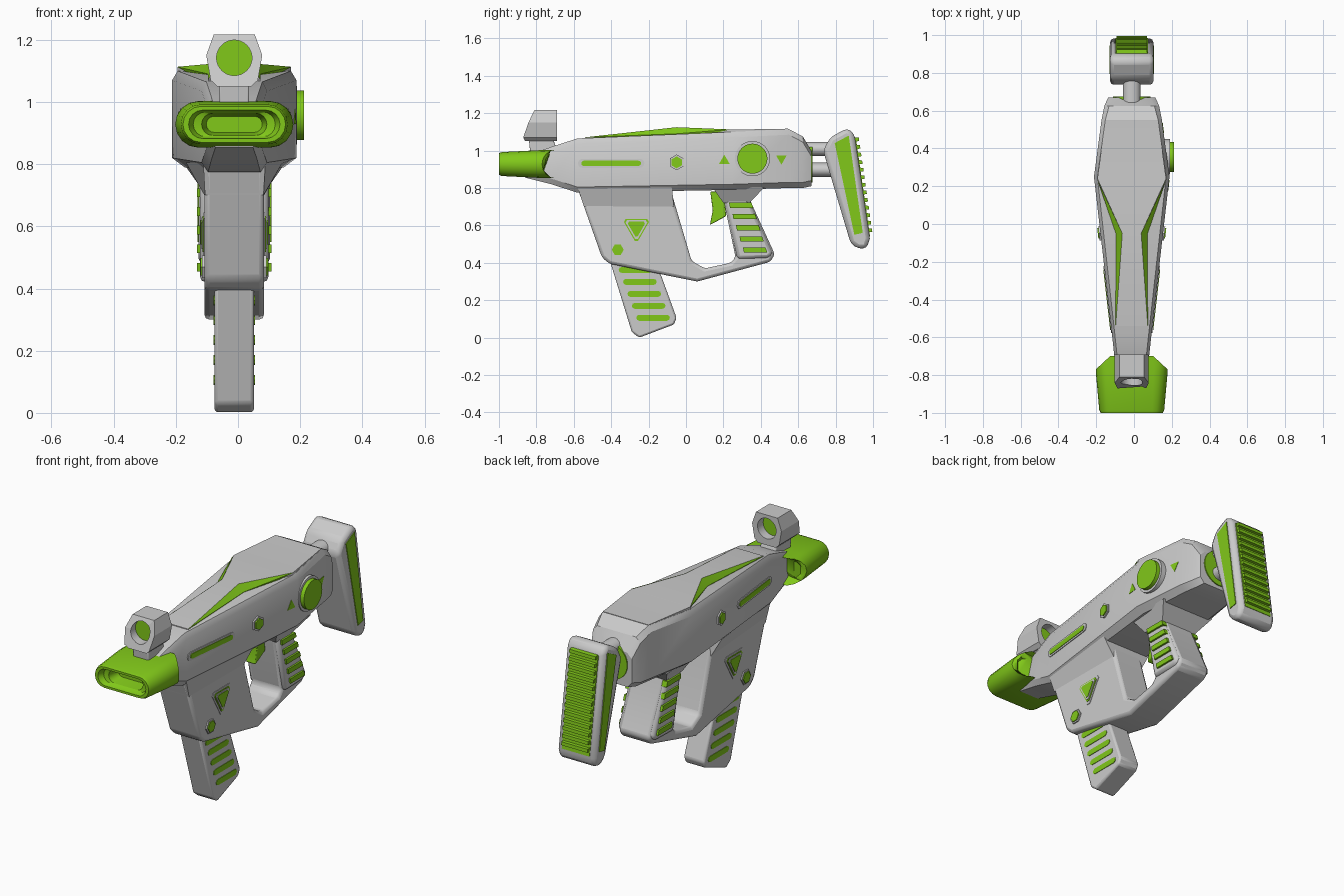
import bpy, bmesh
from math import sin, cos, pi
from mathutils import Matrix, Vector

if "Cube" in bpy.data.objects:
    bpy.data.objects.remove(bpy.data.objects["Cube"])

CX = -0.012          # symmetry plane of the body
green = bpy.data.materials.new("green")
green.diffuse_color = (0.22, 0.58, 0.01, 1)
green.use_nodes = True
green.node_tree.nodes["Principled BSDF"].inputs["Base Color"].default_value = green.diffuse_color


def finish(name, bm, mat=None, bevel=0):
    bmesh.ops.recalc_face_normals(bm, faces=bm.faces)
    me = bpy.data.meshes.new(name)
    bm.to_mesh(me)
    bm.free()
    ob = bpy.data.objects.new(name, me)
    bpy.context.collection.objects.link(ob)
    ob.location.x = CX
    if mat:
        me.materials.append(mat)
    bpy.ops.object.select_all(action='DESELECT')
    ob.select_set(True)
    bpy.context.view_layer.objects.active = ob
    bpy.ops.object.shade_smooth_by_angle(angle=0.5)
    if bevel:
        m = ob.modifiers.new("bevel", 'BEVEL')
        m.width, m.segments, m.limit_method, m.angle_limit = bevel, 2, 'ANGLE', 0.5
    return ob


def add_loft(bm, rings):
    vs = [[bm.verts.new(p) for p in r] for r in rings]
    n = len(vs[0])
    for a, b in zip(vs, vs[1:]):
        for i in range(n):
            j = (i + 1) % n
            bm.faces.new((a[i], a[j], b[j], b[i]))
    bm.faces.new(vs[0])
    bm.faces.new(vs[-1])


def loft(name, rings, mat=None, bevel=0):
    bm = bmesh.new()
    add_loft(bm, rings)
    return finish(name, bm, mat, bevel)


def prism(name, pts, hw, mat=None, bevel=0):
    return loft(name, [[(s * hw, y, z) for y, z in pts] for s in (-1, 1)], mat, bevel)


def panels(name, shapes, surf, rise, mat=None, sides=(-1, 1)):
    """Thin inlays that follow the side surface x = surf(y)."""
    bm = bmesh.new()
    for pts in shapes:
        for s in sides:
            add_loft(bm, [[(s * (surf(y) + d), y, z) for y, z in pts] for d in (-0.02, rise)])
    return finish(name, bm, mat)


def circle(y, z, r, n, rot=0.0):
    return [(y + r * cos(rot + 2 * pi * i / n), z + r * sin(rot + 2 * pi * i / n)) for i in range(n)]


def stadium(u, v, hu, hv, n=6):
    pts = []
    for k in range(2):
        for i in range(n + 1):
            a = -pi / 2 + k * pi + pi * i / n
            pts.append((u + (1 - 2 * k) * (hu - hv) + hv * cos(a), v + hv * sin(a)))
    return pts


def cylinder(name, y0, y1, z, rx, rz, n=32, mat=None):
    return loft(name, [[(rx * cos(2 * pi * i / n), y, z + rz * sin(2 * pi * i / n))
                        for i in range(n)] for y in (y0, y1)], mat)


def cut(ob, cutter):
    cutter.hide_render = True
    cutter.hide_set(True)
    m = ob.modifiers.new("cut", 'BOOLEAN')
    m.object, m.solver = cutter, 'EXACT'


def body_hw(y):
    return 0.105 + 0.1145 * (y + 0.58) if y < 0.25 else 0.2 - 0.133 * (y - 0.25)


# receiver: octagonal sections along y
def section(y, w, wt, zb, zt):
    half = [(0.8 * w, zb), (w, zb + 0.03), (w, zt - 0.03), (wt, zt)]
    return [(x, y, z) for x, z in half] + [(-x, y, z) for x, z in reversed(half)]


loft("receiver", [section(*a) for a in (
    (-0.86, 0.075, 0.06, 0.855, 0.97), (-0.72, 0.09, 0.075, 0.82, 1.02),
    (-0.58, 0.105, 0.09, 0.775, 1.065), (0.25, 0.2, 0.182, 0.79, 1.1),
    (0.55, 0.16, 0.14, 0.8, 1.115), (0.625, 0.145, 0.12, 0.8, 1.075),
    (0.67, 0.125, 0.095, 0.81, 1.0))])

# raised top plate with sloped green flanks
bm = bmesh.new()
rows = [(-0.54, 0.085, 1.071), (-0.05, 0.05, 1.124), (0.24, 0.182, 1.112), (0.545, 0.14, 1.117)]
add_loft(bm, [[(-w, y, z), (w, y, z), (w, y, z - 0.05), (-w, y, z - 0.05)] for y, w, z in rows])
finish("top_plate", bm)
bm = bmesh.new()
for s in (-1, 1):
    v = [bm.verts.new((s * x, y, z)) for x, y, z in (
        (0.085, -0.54, 1.071), (0.05, -0.05, 1.125), (0.184, 0.24, 1.113),
        (0.084, -0.05, 1.09), (0.07, -0.05, 1.05))]
    for f in ((0, 1, 3), (1, 2, 3), (0, 3, 4), (3, 2, 4), (0, 4, 1), (1, 4, 2)):
        bm.faces.new([v[i] for i in f])
finish("top_strips", bm, green)

# lower frame: magazine well, guard and grip in one outline
prism("lower_frame", [
    (-0.58, 0.8), (-0.45, 0.43), (-0.41, 0.395), (0.06, 0.3), (0.45, 0.405), (0.475, 0.445),
    (0.34, 0.74), (0.33, 0.82), (0.19, 0.82), (0.2, 0.74), (0.265, 0.43), (0.24, 0.4),
    (0.1, 0.37), (0.03, 0.41), (-0.07, 0.75), (-0.08, 0.82)], 0.096, None, 0.016)
prism("grip", [(0.2, 0.77), (0.275, 0.42), (0.44, 0.425), (0.465, 0.45), (0.335, 0.74), (0.33, 0.79)],
      0.11, None, 0.022)


def flare(name, low, high):
    loft(name, [[(-wa, ya, z), (wa, ya, z), (wb, yb, z), (-wb, yb, z)]
                for ya, wa, yb, wb, z in (low, high)])


flare("well_flare", (-0.545, 0.094, -0.065, 0.096, 0.7), (-0.58, 0.1, -0.075, 0.155, 0.805))
flare("grip_flare", (0.2, 0.105, 0.34, 0.105, 0.72), (0.14, 0.15, 0.42, 0.165, 0.805))
panels("grip_slats", [[(y - 0.065, z + 0.014), (y - 0.06, z - 0.014), (y + 0.065, z - 0.014), (y + 0.055, z + 0.014)]
                      for y, z in ((0.295 + 0.0187 * i, 0.708 - 0.06 * i) for i in range(5))],
       lambda y: 0.11, 0.01, green)
prism("trigger", [(0.13, 0.78), (0.2, 0.78), (0.215, 0.65), (0.17, 0.625), (0.128, 0.603), (0.143, 0.68)],
      0.03, green, 0.005)

# magazine
prism("magazine", [(-0.41, 0.42), (-0.29, 0.03), (-0.25, 0.0), (-0.065, 0.07), (-0.05, 0.105), (-0.165, 0.42)],
      0.063, None, 0.01)
panels("magazine_slots", [stadium(-0.27 + 0.0235 * i, 0.362 - 0.064 * i, 0.09, 0.016, 4) for i in range(5)],
       lambda y: 0.063, 0.003, green)

# side inlays: slots, hex bolts, triangular badges, dial
panels("slot_frames", [stadium(-0.4, 0.932, 0.178, 0.024)], body_hw, 0.004)
panels("slot_inlays", [stadium(-0.4, 0.932, 0.16, 0.014)], body_hw, 0.007, green)
panels("upper_bolt_rims", [circle(-0.05, 0.937, 0.042, 6, pi / 6)], body_hw, 0.008)
panels("upper_bolts", [circle(-0.05, 0.937, 0.032, 6, pi / 6)], body_hw, 0.014, green)
flat = lambda y: 0.096
panels("lower_bolt_rims", [circle(-0.365, 0.47, 0.041, 6)], flat, 0.007)
panels("lower_bolts", [circle(-0.365, 0.47, 0.032, 6)], flat, 0.012, green)


def tri(y, z, r, tip=0.12):      # triangle pointing down, with cut corners
    c = [Vector(p) for p in circle(y, z, r, 3, -pi / 2)]
    return [tuple(c[i].lerp(c[(i + k) % 3], tip)) for i in range(3) for k in (-1, 1)]


for name, r, rise, mat in (("badge_base", 0.108, 0.003, None), ("badge_ring", 0.088, 0.006, green),
                           ("badge_rim", 0.076, 0.009, None), ("badge_core", 0.06, 0.012, green)):
    panels(name, [tri(-0.265, 0.59, r)], flat, rise, mat)
panels("dial_rim", [circle(0.355, 0.957, 0.094, 40)], lambda y: 0.19, 0.012, None, (1,))
panels("dial", [circle(0.355, 0.957, 0.08, 40)], lambda y: 0.2, 0.024, green, (1,))
panels("dial_marks", [circle(0.205, 0.945, 0.033, 3, pi / 2), circle(0.51, 0.958, 0.033, 3, -pi / 2)],
       body_hw, 0.002, green, (1,))

# muzzle: flattened tube with a stepped opening and slanted rear corners
def ring(y, w, h):
    return [(x, y, z) for x, z in stadium(0, 0.928, w, h, 8)]


back = [(x, -0.7 - max(0, abs(x) - 0.115) * 0.93, z) for x, _, z in ring(0, 0.19, 0.075)]
muzzle = loft("muzzle", [back, ring(-0.785, 0.19, 0.074), ring(-0.985, 0.172, 0.064), ring(-1.0, 0.165, 0.058),
                         ring(-1.0, 0.147, 0.046), ring(-0.97, 0.132, 0.04), ring(-0.965, 0.105, 0.036),
                         ring(-0.9, 0.09, 0.026)], green)
for s in (-1, 1):
    rot = Matrix.Translation((s * 0.15, -0.733, 0.928)) @ Matrix.Rotation(-s * 0.75, 4, 'Z')
    vent = loft("vent_cutter", [[rot @ Vector((x, y, 0.9 * (z - 0.928))) for x, z in
                                 ((-0.03, 0.878), (0.005, 0.878), (0.026, 0.9), (0.026, 0.956), (0.005, 0.978), (-0.03, 0.978))
                                 for x in (s * x,)] for y in (-0.025, 0.04)])
    cut(muzzle, vent)

# sight with bored ring and lens
half = [(0.055, 1.05), (0.076, 1.07), (0.09, 1.15), (0.066, 1.217)]
outline = half + [(-x, z) for x, z in reversed(half)]
sight = loft("sight", [[(x, -0.875 + 0.47 * abs(z - 1.08), z) for x, z in outline],
                       [(x, -0.69, z) for x, z in outline]])
cut(sight, cylinder("sight_cutter", -1.0, -0.6, 1.142, 0.057, 0.057))
cylinder("lens", -0.8, -0.74, 1.142, 0.058, 0.058, 32, green)
prism("sight_mount", [(-0.83, 0.96), (-0.68, 0.98), (-0.71, 1.06), (-0.84, 1.06)], 0.048, None, 0.006)

# stock: socket, two tubes, shoulder piece with ribbed pad
cylinder("stock_socket", 0.62, 0.676, 0.93, 0.1, 0.1, 40, green)
for nm, z in (("upper_tube", 1.008), ("lower_tube", 0.897)):
    cylinder(nm, 0.6, 0.84, z, 0.046, 0.038)
prism("stock", [(0.733, 1.0), (0.77, 1.07), (0.862, 1.12), (0.9, 1.09), (0.983, 0.53), (0.967, 0.478),
                (0.92, 0.475), (0.88, 0.505)], 0.115, None, 0.022)
panels("stock_sides", [[(0.795, 1.04), (0.87, 1.08), (0.945, 0.56), (0.9, 0.55)]], lambda y: 0.115, 0.004, green)
prism("pad", [(0.88, 1.07), (0.908, 1.07), (0.984, 0.54), (0.95, 0.54)], 0.085, green)
bm = bmesh.new()
for i in range(13):
    z = 1.06 - 0.0405 * i
    y = 0.905 + 0.143 * (1.07 - z)
    add_loft(bm, [[(s * 0.08, y + a, z + b) for a, b in ((-0.01, 0.012), (0.018, 0.009), (0.02, -0.009), (-0.01, -0.012))]
                  for s in (-1, 1)])
finish("pad_ribs", bm, green)
